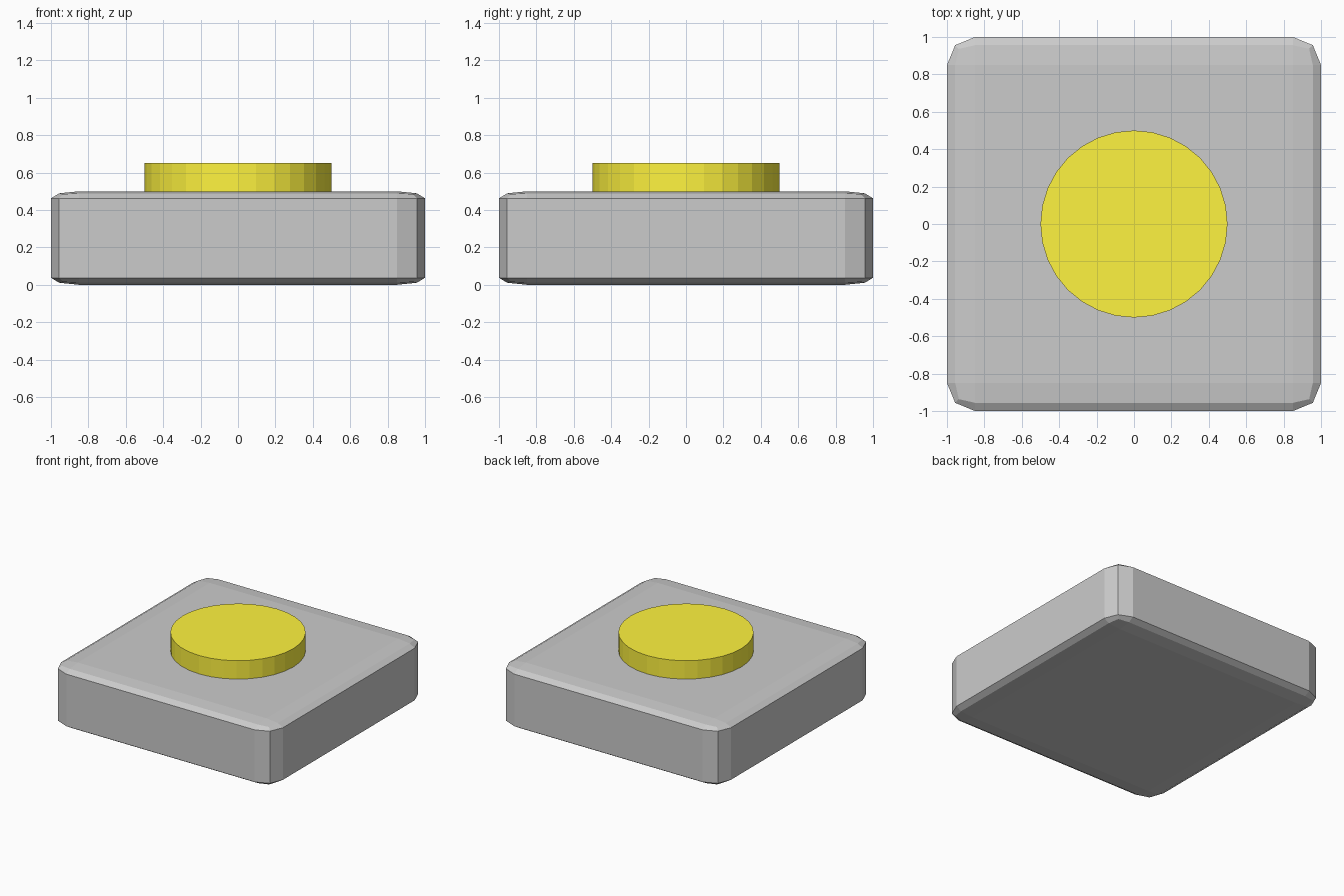
import bpy

if "Cube" in bpy.data.objects:
    bpy.data.objects.remove(bpy.data.objects["Cube"])

# Base: rounded slab (bevel is squashed with the object scale)
bpy.ops.mesh.primitive_cube_add(size=2, location=(0, 0, 0.25))
base = bpy.context.object
base.name = "base"
base.scale = (1, 1, 0.25)
bevel = base.modifiers.new("rounded_edges", 'BEVEL')
bevel.width = 0.15
bevel.segments = 2

# Button: round disc slightly sunk into the base
bpy.ops.mesh.primitive_cylinder_add(vertices=32, radius=0.5, depth=0.2,
                                    location=(0, 0, 0.55))
button = bpy.context.object
button.name = "button"
yellow = bpy.data.materials.new("yellow")
yellow.diffuse_color = (1.0, 0.9, 0.05, 1)
yellow.use_nodes = True
yellow.node_tree.nodes["Principled BSDF"].inputs["Base Color"].default_value = yellow.diffuse_color
button.data.materials.append(yellow)
